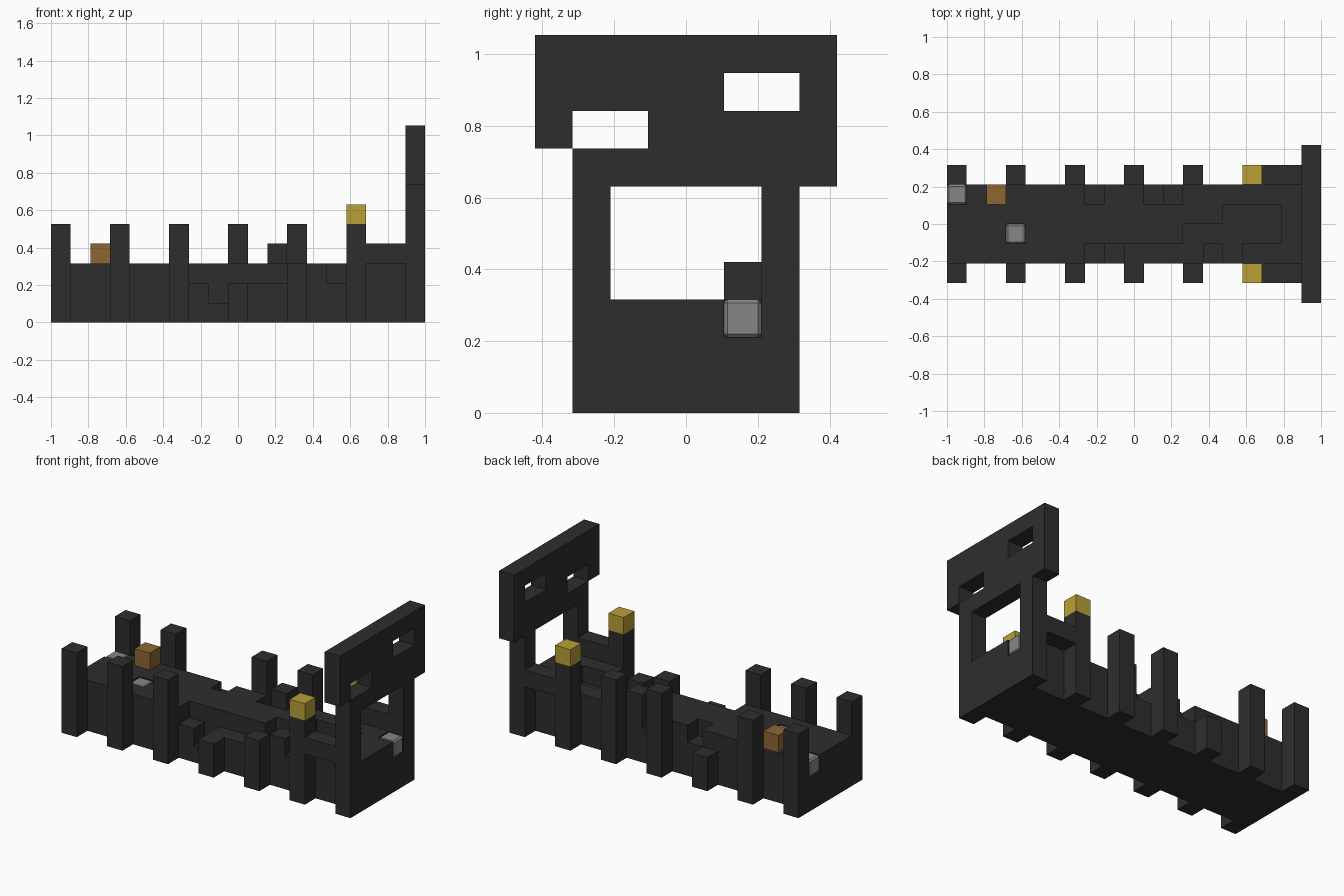
import bpy
import bmesh
from itertools import product
from mathutils import Vector

U = 2 / 19  # edge length of one block

old = bpy.data.objects.get("Cube")
if old:
    bpy.data.objects.remove(old, do_unlink=True)


def material(name, rgb):
    m = bpy.data.materials.new(name)
    m.use_nodes = True
    m.diffuse_color = (*rgb, 1)
    m.node_tree.nodes["Principled BSDF"].inputs["Base Color"].default_value = (*rgb, 1)
    return m


CHARCOAL = material("charcoal", (0.027, 0.027, 0.027))
GREY = material("grey", (0.24, 0.24, 0.24))
YELLOW = material("yellow", (0.49, 0.35, 0.04))
BROWN = material("orange_brown", (0.27, 0.135, 0.034))


def box(x, y, z):
    """Set of block cells filling three half-open ranges."""
    return set(product(range(*x), range(*y), range(*z)))


def cell(x, y, z):
    return box((x, x + 1), (y, y + 1), (z, z + 1))


def build(name, cells, mat, bevel=0):
    """Mesh the outer skin of a set of cells."""
    bm = bmesh.new()
    for c in sorted(cells):
        for axis, side in product(range(3), (0, 1)):
            beside = list(c)
            beside[axis] += 2 * side - 1
            if tuple(beside) in cells:
                continue
            a, b = (axis + 1) % 3, (axis + 2) % 3
            loop = [(0, 0), (1, 0), (1, 1), (0, 1)]
            corners = []
            for p, q in loop if side else reversed(loop):
                v = Vector(c)
                v[axis] += side
                v[a] += p
                v[b] += q
                corners.append(bm.verts.new((v.x * U - 1, v.y * U, v.z * U)))
            bm.faces.new(corners)
    bmesh.ops.remove_doubles(bm, verts=bm.verts, dist=U / 100)
    mesh = bpy.data.meshes.new(name)
    bm.to_mesh(mesh)
    bm.free()
    mesh.materials.append(mat)
    obj = bpy.data.objects.new(name, mesh)
    bpy.context.collection.objects.link(obj)
    if bevel:
        mod = obj.modifiers.new("Bevel", "BEVEL")
        mod.width = bevel
        mod.segments = 1
    return obj


# Grey inset blocks, flush with the surrounding stone
insets = {"end_inset": (0, 1, 2), "floor_inset": (3, -1, 2), "gate_inset": (18, 1, 2)}
for name, c in insets.items():
    build(name, cell(*c), GREY, bevel=0.01)
inset_cells = set(insets.values())

# Deck with its worn recesses
deck = box((0, 18), (-2, 2), (0, 3))
deck -= box((12, 17), (-1, 0), (2, 3))    # central channel
deck -= box((14, 17), (0, 1), (2, 3))     # widened channel end
deck -= box((7, 13), (-2, -1), (2, 3))    # broken front edge
deck -= cell(8, -2, 1) | cell(14, -2, 2)  # front gaps
deck -= cell(7, 1, 2) | cell(10, 1, 2)    # back gaps
build("deck", deck - inset_cells, CHARCOAL)
build("loose_block", cell(11, 1, 3), CHARCOAL)

# Side posts, some broken short, plus rails and lanterns by the gate
sides = {"front": (-3, {9: 2, 12: 3}), "back": (2, {6: 2})}
for side, (y, short) in sides.items():
    for x in range(0, 18, 3):
        build(f"{side}_post", box((x, x + 1), (y, y + 1), (0, short.get(x, 5))), CHARCOAL)
    build(f"{side}_rail", box((16, 18), (y, y + 1), (3, 4)), CHARCOAL)
    build(f"{side}_lantern", cell(15, y, 5), YELLOW)

# Small crate on the deck
build("crate", cell(2, 1, 3), BROWN)

# Gate: base, two legs and a pierced header
X = (18, 19)
build("gate_base", box(X, (-3, 3), (0, 3)) - inset_cells, CHARCOAL)
for side, y in (("front", -3), ("back", 2)):
    build(f"{side}_gate_leg", box(X, (y, y + 1), (3, 6)), CHARCOAL)
header = box(X, (-4, 4), (6, 10)) - cell(18, -4, 6)
header -= box(X, (1, 3), (8, 9)) | box(X, (-3, -1), (7, 8))
build("gate_header", header, CHARCOAL)
